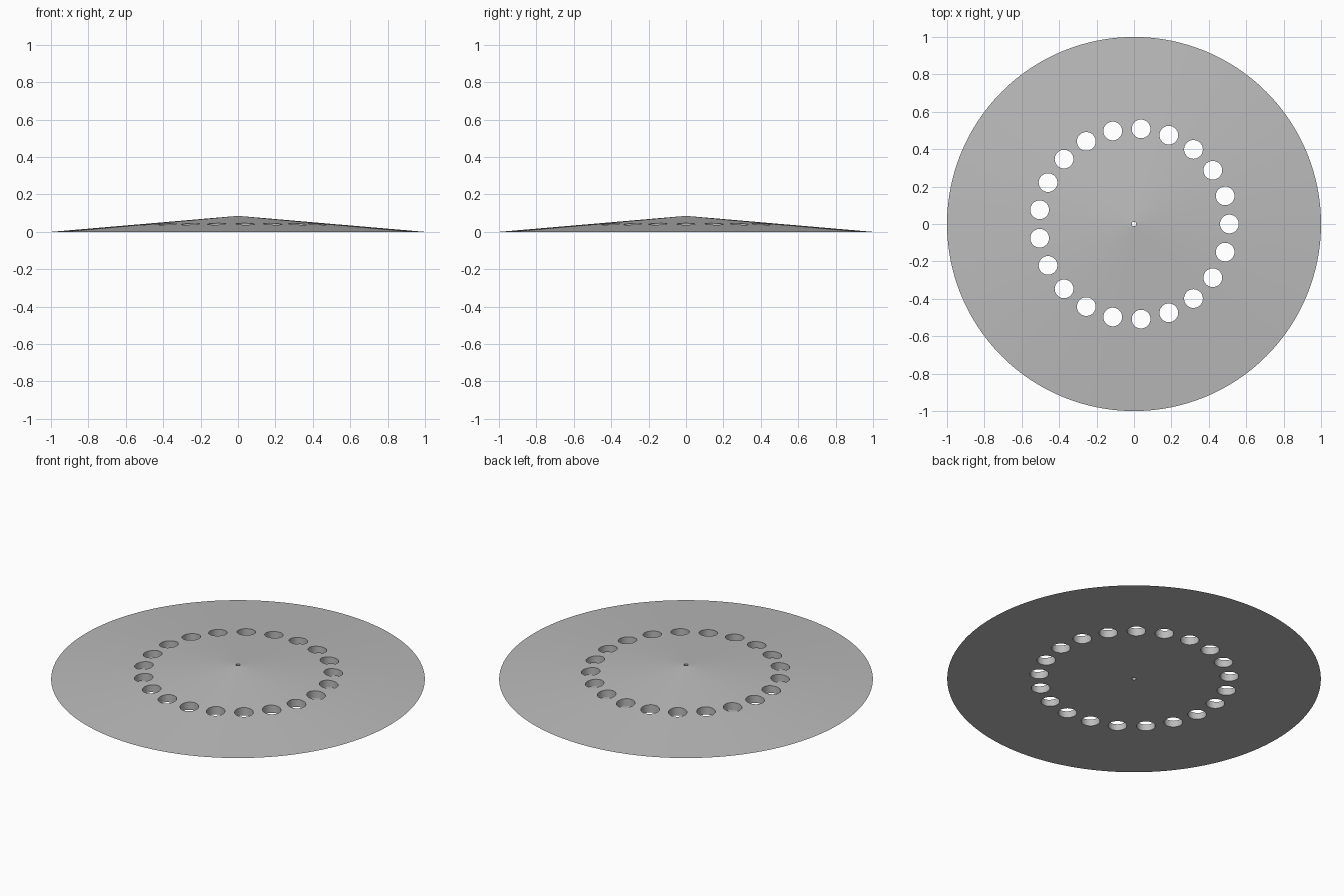
import bpy, bmesh, math
from mathutils import Matrix

default = bpy.data.objects.get("Cube")
if default:
    bpy.data.objects.remove(default, do_unlink=True)

HEIGHT = 0.085
HOLES = 21
RING = 0.51
HOLE_R = 0.05
BORE_R = 0.012

grey = bpy.data.materials.new("plain grey")
grey.use_nodes = True
colour = (0.5, 0.5, 0.5, 1)
grey.diffuse_color = colour
grey.node_tree.nodes["Principled BSDF"].inputs["Base Color"].default_value = colour


def make_object(name, bm):
    mesh = bpy.data.meshes.new(name)
    bm.to_mesh(mesh)
    bm.free()
    mesh.materials.append(grey)
    obj = bpy.data.objects.new(name, mesh)
    bpy.context.collection.objects.link(obj)
    return obj


def add_cylinder(bm, x, y, radius, sides):
    bmesh.ops.create_cone(bm, cap_ends=True, segments=sides, radius1=radius,
                          radius2=radius, depth=1,
                          matrix=Matrix.Translation((x, y, 0)))


# Shallow conical disc with a solid flat underside
bm = bmesh.new()
bmesh.ops.create_cone(bm, cap_ends=True, segments=128, radius1=1, radius2=BORE_R / 2,
                      depth=HEIGHT, matrix=Matrix.Translation((0, 0, HEIGHT / 2)))
disc = make_object("conical_disc", bm)

# Cutter: ring of vertical holes and the small centre bore
bm = bmesh.new()
for i in range(HOLES):
    a = math.tau * i / HOLES
    add_cylinder(bm, RING * math.cos(a), RING * math.sin(a), HOLE_R, 40)
add_cylinder(bm, 0, 0, BORE_R, 16)
cutter = make_object("hole_cutter", bm)
cutter.hide_render = True

# Cut the holes, then drop the cutter
cut = disc.modifiers.new("holes", "BOOLEAN")
cut.operation = "DIFFERENCE"
cut.solver = "EXACT"
cut.object = cutter
bpy.context.view_layer.objects.active = disc
disc.select_set(True)
bpy.ops.object.modifier_apply(modifier=cut.name)
bpy.data.objects.remove(cutter, do_unlink=True)
